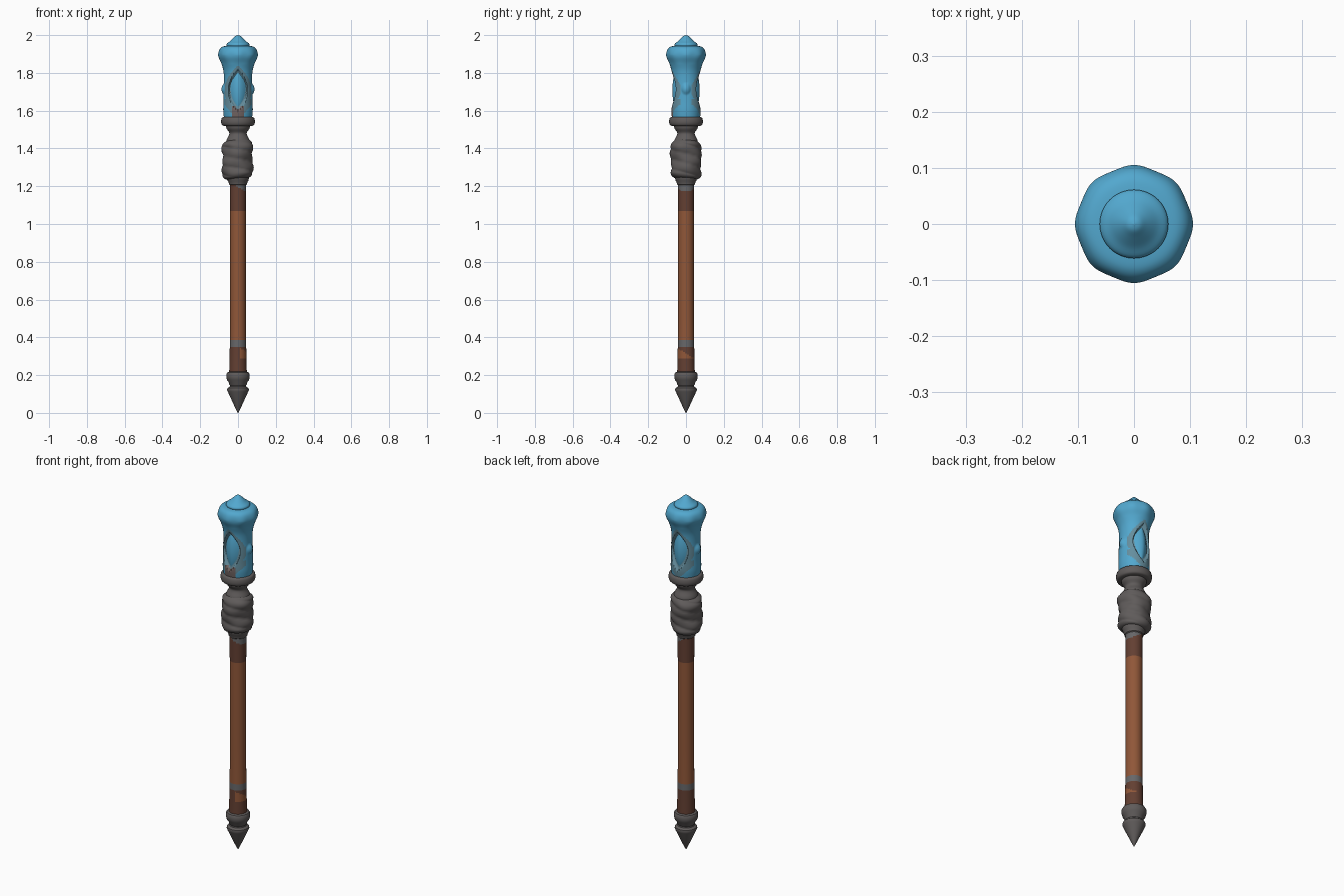
import bpy, bmesh, math
from math import sin, cos, pi, radians

if "Cube" in bpy.data.objects:
    bpy.data.objects.remove(bpy.data.objects["Cube"])


def mat(name, c):
    m = bpy.data.materials.new(name)
    m.diffuse_color = (*c, 1)
    m.use_nodes = True
    m.node_tree.nodes["Principled BSDF"].inputs["Base Color"].default_value = m.diffuse_color
    return m


BLUE = mat("crystal blue", (0.085, 0.39, 0.62))
WORN = mat("worn blue grey", (0.13, 0.27, 0.34))
GREY = mat("iron grey", (0.115, 0.105, 0.103))
STEEL = mat("band grey", (0.135, 0.135, 0.14))
WOOD = mat("wood brown", (0.28, 0.095, 0.04))
DARK = mat("dark wood", (0.125, 0.05, 0.032))
RUST = mat("rusty stain", (0.17, 0.13, 0.125))


def finish(name, bm, mats, rule=None, angle=35):
    bmesh.ops.remove_doubles(bm, verts=bm.verts, dist=1e-5)
    bmesh.ops.recalc_face_normals(bm, faces=bm.faces)
    if rule:
        for f in bm.faces:
            f.material_index = rule(f.calc_center_median())
    me = bpy.data.meshes.new(name)
    bm.to_mesh(me)
    bm.free()
    ob = bpy.data.objects.new(name, me)
    bpy.context.collection.objects.link(ob)
    for m in mats:
        me.materials.append(m)
    bpy.ops.object.select_all(action='DESELECT')
    ob.select_set(True)
    bpy.context.view_layer.objects.active = ob
    bpy.ops.object.shade_smooth_by_angle(angle=radians(angle))
    return ob


def lathe(name, prof, mats, seg=40, shape=None, rule=None, angle=35):
    """Revolve (radius, z) points; shape(radius, z, angle) may alter the point."""
    bm = bmesh.new()
    rings = []
    for r, z in prof:
        ring = []
        for i in range(seg):
            a = 2 * pi * i / seg
            p = shape(r, z, a) if shape else (r * cos(a), r * sin(a), z)
            ring.append(bm.verts.new(p))
        rings.append(ring)
    for A, B in zip(rings, rings[1:]):
        for i in range(seg):
            j = (i + 1) % seg
            bm.faces.new((A[i], A[j], B[j], B[i]))
    for ring in (rings[0], rings[-1]):
        bm.faces.new(ring)
    return finish(name, bm, mats, rule, angle)


def smooth_profile(pts, n):
    """Catmull-Rom resampling of a short profile."""
    out = []
    P = [pts[0]] + pts + [pts[-1]]
    for k in range(1, len(P) - 2):
        for s in range(n):
            t = s / n
            out.append(tuple(
                0.5 * (2 * b + (c - a) * t + (2 * a - 5 * b + 4 * c - d) * t * t
                       + (3 * b - a - 3 * c + d) * t ** 3)
                for a, b, c, d in zip(*P[k - 1:k + 3])))
    return out + [pts[-1]]


# bottom spike and its collar ring
lathe("bottom_spike", [(0.001, 0), (0.008, 0.012), (0.054, 0.112), (0.058, 0.122),
                       (0.056, 0.131), (0.044, 0.139), (0.042, 0.15)], [GREY])
lathe("bottom_collar", [(0.040, 0.142), (0.046, 0.150), (0.049, 0.162), (0.058, 0.174),
                        (0.062, 0.188), (0.062, 0.205), (0.057, 0.214), (0.044, 0.219)], [GREY])


# shaft with dark ends, grey band and worn patches
def shaft_rule(p):
    x, y, z = p
    if z > 1.195 - 0.55 * x:
        return 2
    if z > 1.07:
        return 1
    if z > 0.385:
        return 0
    if z > 0.35:
        return 2
    if x > 0.012 and 0.29 < z < 0.345 and z < 0.315 - 0.6 * y:
        return 0
    return 1


zs = [0.21 + 0.007 * i for i in range(20)] + [0.35, 0.367, 0.385]
zs += [0.385 + 0.685 * i / 12 for i in range(1, 13)] + [1.07 + 0.008 * i for i in range(1, 20)]
lathe("shaft", [(0.0415 + 0.005 * (abs(z - 0.72) / 0.5) ** 3 * (1 if z < 0.72 else 0.4), z)
                for z in zs], [WOOD, DARK, STEEL], 48, rule=shaft_rule)

# collar under the wrap, neck above it, and the big ring holding the crystal
lathe("lower_wrap_collar", [(0.042, 1.205), (0.048, 1.21), (0.050, 1.222), (0.055, 1.23),
                            (0.060, 1.25), (0.06, 1.27)], [GREY])
lathe("neck", smooth_profile([(0.060, 1.40), (0.062, 1.44), (0.048, 1.47), (0.047, 1.485),
                              (0.060, 1.505), (0.063, 1.525), (0.05, 1.535)], 4), [GREY])
lathe("crystal_ring", smooth_profile([(0.055, 1.517), (0.080, 1.521), (0.088, 1.532), (0.089, 1.548),
                                      (0.084, 1.563), (0.070, 1.568)], 4), [GREY])


# crumpled cloth wrap with diagonal folds
def cloth(r, z, a):
    k = max(0.0, min(1, (z - 1.235) / 0.03, (1.445 - z) / 0.02))
    fold = 0.0035 * abs(sin(1.0 * a + 62 * z)) ** 0.6 * 2 - 0.004
    fold += 0.003 * sin(2 * a - 48 * z + 1) + 0.0015 * sin(5 * a + 30 * z)
    r += fold * k
    return (r * cos(a) - 0.003, r * sin(a), z + 0.006 * sin(a + 2.2))


lathe("cloth_wrap", smooth_profile([(0.050, 1.238), (0.070, 1.246), (0.079, 1.265), (0.079, 1.30),
                                    (0.078, 1.35), (0.081, 1.40), (0.076, 1.425), (0.060, 1.442),
                                    (0.045, 1.445)], 6), [GREY], 64, cloth, angle=60)

# crystal head: lens recess front and back, small bosses on the sides
EW, EH, EZ = 0.046, 0.105, 1.708


def lens(x, z):
    return abs(x) / EW + ((z - EZ) / EH) ** 2


def head_shape(r, z, a):
    r += 0.0018 * cos(8 * a) * max(0, 1 - abs(z - 1.895) / 0.05)
    x, y = r * cos(a), r * sin(a)
    side = max(0, 1 - (y / 0.026) ** 2 - ((z - 1.715) / 0.03) ** 2)
    x += math.copysign(0.012 * side, x)
    f = lens(x, z)
    t = max(0, min(1, (1.16 - f) / 0.2))
    y -= math.copysign(0.016 * t * t * (3 - 2 * t), y)
    return (x, y, z)


def head_rule(p):
    x, y, z = p
    f = lens(x, z)
    if y < -0.02 and z < 1.625 and abs(x) < 0.032 and f > 1:
        return 2
    if abs(y) > 0.03 and f < 1.55 + 0.5 * (z < 1.66):
        return 1
    return 0


head = smooth_profile([(0.074, 1.56), (0.078, 1.60), (0.077, 1.65), (0.076, 1.70), (0.074, 1.76),
                       (0.077, 1.81), (0.088, 1.85), (0.101, 1.882), (0.103, 1.903), (0.096, 1.925),
                       (0.082, 1.938), (0.060, 1.943), (0.03, 1.944)], 8)
lathe("crystal_head", head, [BLUE, WORN, RUST], 144, head_shape, head_rule, 50)

# pointed cap
lathe("crystal_cap", smooth_profile([(0.055, 1.938), (0.061, 1.946), (0.058, 1.956), (0.042, 1.968),
                                     (0.025, 1.984), (0.012, 1.996), (0.001, 2.0)], 4), [BLUE])

# lens shaped gems set in the recesses
for name, s in (("front_gem", -1), ("back_gem", 1)):
    bm = bmesh.new()
    N, M = 24, 12
    grid = []
    for i in range(N + 1):
        v = -1 + 2 * i / N
        w = EW * 0.93 * (1 - v * v)
        row = []
        for j in range(M + 1):
            u = -1 + 2 * j / M
            x = u * w
            h = (1 - abs(u) ** 1.6) * (1 - v * v)
            base = math.sqrt(0.075 ** 2 - x * x) - 0.017
            row.append(bm.verts.new((x, s * (base + 0.014 * h), EZ + v * EH * 0.95)))
        grid.append(row)
    for A, B in zip(grid, grid[1:]):
        for j in range(M):
            bm.faces.new((A[j], A[j + 1], B[j + 1], B[j]))
    bmesh.ops.dissolve_degenerate(bm, dist=1e-5, edges=bm.edges)
    bmesh.ops.recalc_face_normals(bm, faces=bm.faces)
    bm.faces.ensure_lookup_table()
    f = max(bm.faces, key=lambda q: q.calc_area())
    flip = f.normal.y * s < 0
    ob = finish(name, bm, [BLUE])
    if ob.data.polygons[len(ob.data.polygons) // 2].normal.y * s < 0:
        ob.data.flip_normals()
